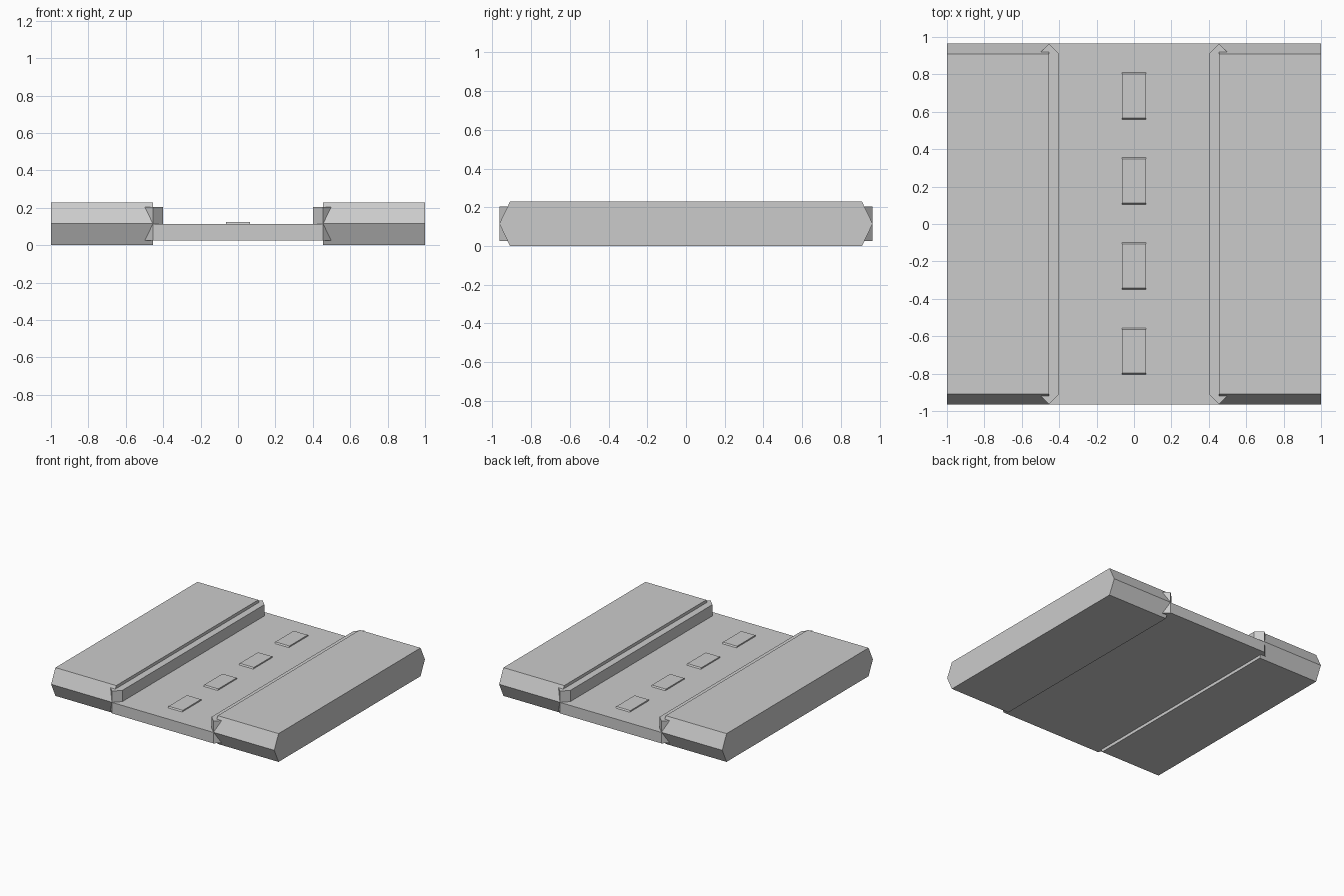
import bpy, bmesh
from mathutils import Vector

if "Cube" in bpy.data.objects:
    bpy.data.objects.remove(bpy.data.objects["Cube"])


def prism(name, profile, axis, lo, hi):
    """Extrude a 2D outline along axis 'x' (y,z outline) or 'z' (x,y outline)."""
    bm = bmesh.new()
    if axis == 'x':
        pts, move = [(lo, a, b) for a, b in profile], Vector((hi - lo, 0, 0))
    else:
        pts, move = [(a, b, lo) for a, b in profile], Vector((0, 0, hi - lo))
    face = bm.faces.new([bm.verts.new(p) for p in pts])
    ext = bmesh.ops.extrude_face_region(bm, geom=[face])
    verts = [v for v in ext['geom'] if isinstance(v, bmesh.types.BMVert)]
    bmesh.ops.translate(bm, verts=verts, vec=move)
    bmesh.ops.recalc_face_normals(bm, faces=bm.faces[:])
    mesh = bpy.data.meshes.new(name)
    bm.to_mesh(mesh)
    bm.free()
    ob = bpy.data.objects.new(name, mesh)
    bpy.context.collection.objects.link(ob)
    return ob


END, FLAT = 0.964, 0.909      # end of the tile, start of the end slopes
EDGE = 0.455                  # where road meets pavement
ROAD_TOP, ROAD_BOTTOM = 0.114, 0.025

# Road slab
prism("road", [(-EDGE, -END), (EDGE, -END), (EDGE, END), (-EDGE, END)],
      'z', ROAD_BOTTOM, ROAD_TOP)

# Pavements with ridged ends, and kerbs with pointed ends
pavement = [(-FLAT, 0), (-END, 0.115), (-FLAT, 0.229),
            (FLAT, 0.229), (END, 0.115), (FLAT, 0)]
for side, s in (("left", -1), ("right", 1)):
    prism(f"pavement_{side}", pavement, 'x', s * EDGE, s * 1.0)
    kerb = [(0.4, -FLAT), (EDGE, -END), (0.51, -FLAT),
            (0.51, FLAT), (EDGE, END), (0.4, FLAT)]
    prism(f"kerb_{side}", [(s * x, y) for x, y in kerb], 'z', ROAD_BOTTOM, 0.205)

# Raised lane dashes with sloped ends
for i in range(4):
    c = -0.68 + i * 0.455
    dash = [(c - 0.125, ROAD_TOP - 0.005), (c - 0.125, ROAD_TOP),
            (c - 0.117, 0.124), (c + 0.117, 0.124),
            (c + 0.125, ROAD_TOP), (c + 0.125, ROAD_TOP - 0.005)]
    prism(f"lane_dash_{i + 1}", dash, 'x', -0.063, 0.063)
